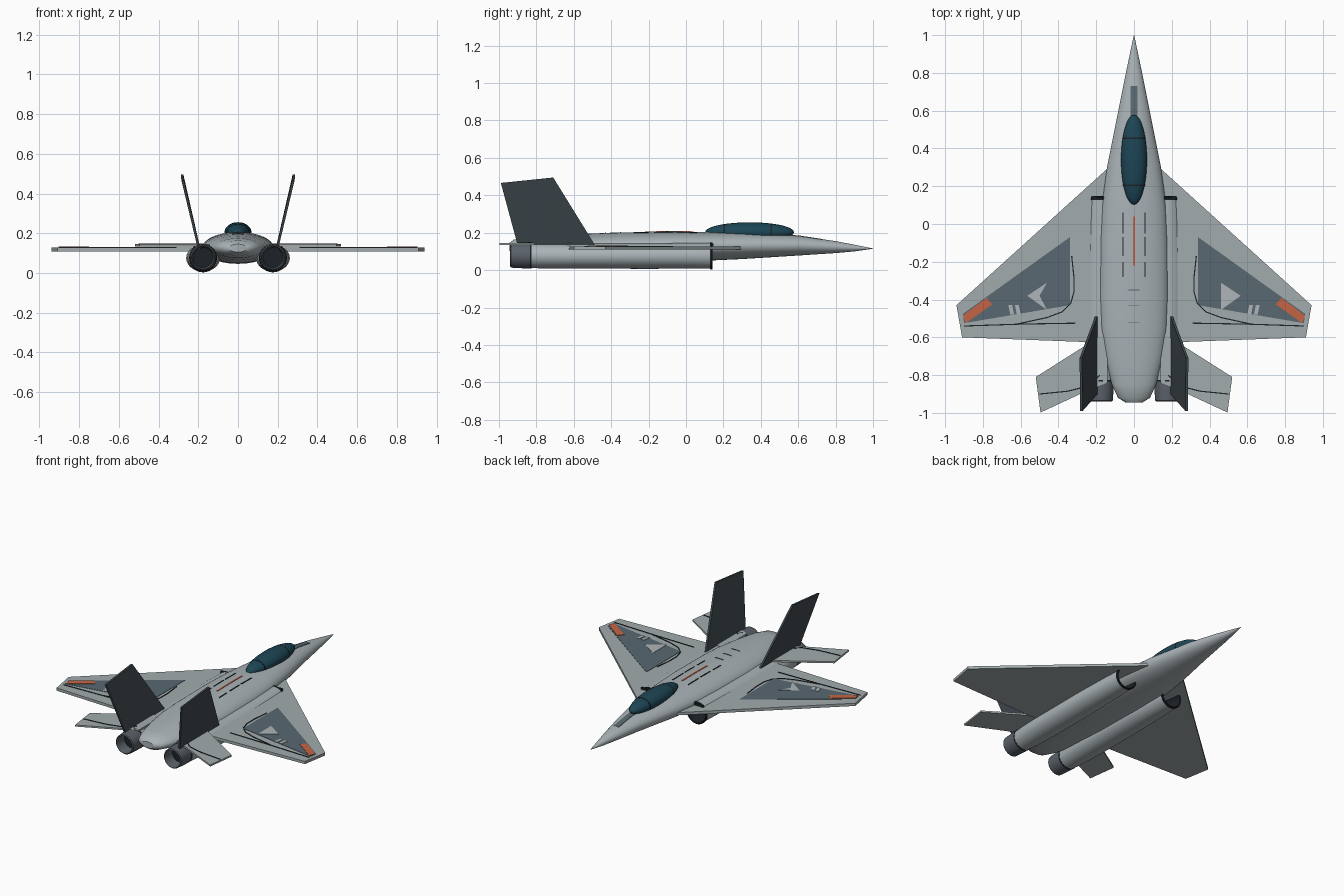
import bpy, bmesh, math
from mathutils import Vector

if "Cube" in bpy.data.objects:
    bpy.data.objects.remove(bpy.data.objects["Cube"])


def material(name, rgb):
    m = bpy.data.materials.new(name)
    m.diffuse_color = (*rgb, 1)
    m.use_nodes = True
    m.node_tree.nodes["Principled BSDF"].inputs["Base Color"].default_value = m.diffuse_color
    return m


SKIN = material("skin_grey", (0.40, 0.45, 0.47))
WING = material("wing_grey", (0.36, 0.41, 0.42))
PANEL = material("panel_grey", (0.10, 0.14, 0.165))
FIN = material("fin_dark", (0.05, 0.065, 0.075))
METAL = material("nozzle_metal", (0.10, 0.12, 0.14))
BLACK = material("black", (0.012, 0.016, 0.02))
GLASS = material("glass", (0.012, 0.06, 0.09))
ORANGE = material("orange", (0.55, 0.13, 0.06))
PALE = material("pale_mark", (0.42, 0.46, 0.48))


def finish(name, bm, mat, smooth=None):
    bmesh.ops.recalc_face_normals(bm, faces=bm.faces)
    me = bpy.data.meshes.new(name)
    bm.to_mesh(me)
    bm.free()
    ob = bpy.data.objects.new(name, me)
    bpy.context.collection.objects.link(ob)
    me.materials.append(mat)
    if smooth:
        bpy.context.view_layer.objects.active = ob
        ob.select_set(True)
        bpy.ops.object.shade_smooth_by_angle(angle=math.radians(smooth))
        ob.select_set(False)
    return ob


def loft(name, stations, mat, cx=0, n=40, caps=(True, True)):
    """Elliptical rings (y, z centre, x radius, z radius) joined along y."""
    bm = bmesh.new()
    rings = []
    for y, z, rx, rz in stations:
        rings.append([bm.verts.new((cx + rx * math.cos(math.tau * i / n), y,
                                    z + rz * math.sin(math.tau * i / n))) for i in range(n)])
    for a, b in zip(rings, rings[1:]):
        for i in range(n):
            bm.faces.new((a[i], a[(i + 1) % n], b[(i + 1) % n], b[i]))
    for ring, cap in zip((rings[0], rings[-1]), caps):
        if cap:
            bm.faces.new(ring)
    return finish(name, bm, mat, 40)


def slab(name, pts, offset, mat):
    """Solid plate: 3D outline plus the same outline moved by offset."""
    bm = bmesh.new()
    face = bm.faces.new([bm.verts.new(p) for p in pts])
    ext = bmesh.ops.extrude_face_region(bm, geom=[face])
    bmesh.ops.translate(bm, vec=Vector(offset),
                        verts=[v for v in ext["geom"] if isinstance(v, bmesh.types.BMVert)])
    return finish(name, bm, mat)


def strip(name, path, width, height, mat, steps=6):
    """Thin raised line along an (x, y) path, laid on the surface height(x, y)."""
    pts = []
    for a, b in zip(path, path[1:]):
        pts += [Vector(a).lerp(Vector(b), k / steps) for k in range(steps)]
    pts.append(Vector(path[-1]))
    bm = bmesh.new()
    rows = []
    for i, p in enumerate(pts):
        d = (pts[min(i + 1, len(pts) - 1)] - pts[max(i - 1, 0)]).normalized()
        side = Vector((-d.y, d.x)) * width / 2
        q, r = p + side, p - side
        rows.append([bm.verts.new((c.x, c.y, height(c.x, c.y) + h))
                     for c, h in ((q, -.003), (q, .003), (r, .003), (r, -.003))])
    for a, b in zip(rows, rows[1:]):
        for i in range(4):
            bm.faces.new((a[i], a[(i + 1) % 4], b[(i + 1) % 4], b[i]))
    bm.faces.new(rows[0])
    bm.faces.new(rows[-1])
    return finish(name, bm, mat)


# Fuselage
BODY = [(1, .115, .001, .001), (.9, .118, .022, .018), (.8, .123, .043, .032),
        (.6, .131, .083, .053), (.3, .130, .143, .071), (.1, .127, .170, .077),
        (-.1, .126, .180, .080), (-.4, .125, .182, .075), (-.55, .125, .176, .068),
        (-.7, .125, .153, .060), (-.85, .125, .117, .050), (-.92, .125, .085, .038),
        (-.945, .125, .045, .02)]
loft("fuselage", BODY, SKIN, n=48)


def body_top(x, y):
    for a, b in zip(BODY, BODY[1:]):
        if b[0] <= y <= a[0]:
            t = (a[0] - y) / (a[0] - b[0])
            z, rx, rz = (a[k] + (b[k] - a[k]) * t for k in (1, 2, 3))
            return z + rz * math.sqrt(max(0, 1 - (x / rx) ** 2))


# Canopy and its frame bands
CY, CZ, CL, CW, CH = .34, .203, .237, .068, .052
loft("canopy", [(CY + CL * math.cos(t), CZ, CW * math.sin(t) + .0005, CH * math.sin(t) + .0005)
                for t in (math.pi * k / 24 for k in range(25))], GLASS)
for y in (.455, .205):
    s = math.sqrt(1 - ((y - CY) / CL) ** 2) + .02
    loft("canopy_frame", [(y + .004, CZ, CW * s, CH * s), (y - .004, CZ, CW * s, CH * s)], BLACK)

# Spine and nose markings
strip("spine_stripe", [(0, .04), (0, -.22)], .010, body_top, ORANGE)
for y in (-.35, -.43, -.52):
    strip("spine_seam", [(-.03, y), (.03, y)], .004, body_top, PANEL)
strip("nose_panel", [(0, .73), (0, .55)], .036, body_top, PANEL)

WING_TOP = .127
for s, side in ((1, "right"), (-1, "left")):
    def flat(pts, z):
        return [(s * x, y, z) for x, y in pts]

    def mir(pts):
        return [(s * x, y) for x, y in pts]

    # Main wing
    slab(side + "_wing", flat([(.08, .345), (.15, .285), (.94, -.43), (.91, -.60), (.25, -.625),
                               (.08, -.63)], .109), (0, 0, WING_TOP - .109), WING)
    # Wing panel and markings
    slab(side + "_wing_panel", flat([(.34, -.07), (.905, -.475), (.90, -.525), (.34, -.43)],
                                    WING_TOP - .002), (0, 0, .004), PANEL)
    slab(side + "_tip_flash", flat([(.75, -.425), (.78, -.39), (.905, -.485), (.89, -.525)],
                                   WING_TOP), (0, 0, .005), ORANGE)
    notch = [] if s > 0 else [(.50, -.38)]
    slab(side + "_arrow_mark", flat([(.46, -.31), (.565, -.38), (.46, -.455)] + notch,
                                    WING_TOP), (0, 0, .004), PALE)
    for x in (.60, .635):
        slab(side + "_tick_mark", flat([(x, -.48), (x + .02, -.48), (x + .03, -.43), (x + .01, -.43)],
                                       WING_TOP), (0, 0, .004), PALE)
    wing_z = lambda x, y: WING_TOP
    strip(side + "_flap_seam", mir([(.31, -.525), (.60, -.53), (.90, -.54)]), .006, wing_z, BLACK)
    strip(side + "_wing_seam", mir([(.33, -.17), (.318, -.28), (.318, -.36), (.335, -.42),
                                    (.38, -.465), (.46, -.495), (.62, -.53)]), .006, wing_z, BLACK)
    # Fuselage side seams
    for y0, y1 in ((.06, -.05), (-.07, -.17), (-.20, -.28)):
        strip(side + "_body_seam", mir([(.058, y0), (.058, y1)]), .006, body_top, BLACK)

    # Tailplane
    slab(side + "_tailplane", flat([(.14, -.57), (.26, -.645), (.52, -.81), (.495, -.998),
                                    (.22, -.87), (.14, -.84)], .134), (0, 0, .011), WING)
    strip(side + "_tail_seam", mir([(.18, -.80), (.25, -.86), (.35, -.885), (.50, -.90)]),
          .006, lambda x, y: .145, BLACK)

    # Canted fin
    slab(side + "_fin", [(s * x, y, z) for x, y, z in
                         ((.188, -.475, .115), (.275, -.71, .495), (.272, -.99, .466),
                          (.188, -.895, .115))], (s * .013, 0, 0), FIN)

    # Engine nacelle, intake and nozzle
    cx = s * .176
    loft(side + "_nacelle", [(.135, .076, .070, .068), (.02, .076, .077, .068), (-.2, .075, .085, .068),
                             (-.6, .075, .085, .067), (-.75, .076, .078, .067),
                             (-.84, .077, .067, .066)], SKIN, cx, caps=(False, True))
    loft(side + "_intake_lip", [(.128, .076, .073, .071), (.14, .076, .074, .073),
                                (.143, .076, .070, .068), (.14, .076, .064, .062),
                                (.04, .076, .052, .052)], BLACK, cx, caps=(False, True))
    loft(side + "_nozzle", [(-.83, .077, .068, .067), (-.86, .077, .069, .068),
                            (-.935, .077, .064, .064), (-.94, .077, .058, .058),
                            (-.86, .077, .050, .050)], METAL, cx, caps=(True, False))
    loft(side + "_exhaust", [(-.865, .077, .052, .052), (-.855, .077, .052, .052)], BLACK, cx)
    # Nozzle bands
    loft(side + "_nozzle_band", [(-.826, .077, .070, .069), (-.834, .077, .070, .069)], BLACK, cx)
    # Shoulder bar above the intake
    slab(side + "_intake_bar", flat([(.16, .148), (.225, .148), (.225, .136), (.16, .136)], .128),
         (0, 0, .014), BLACK)
